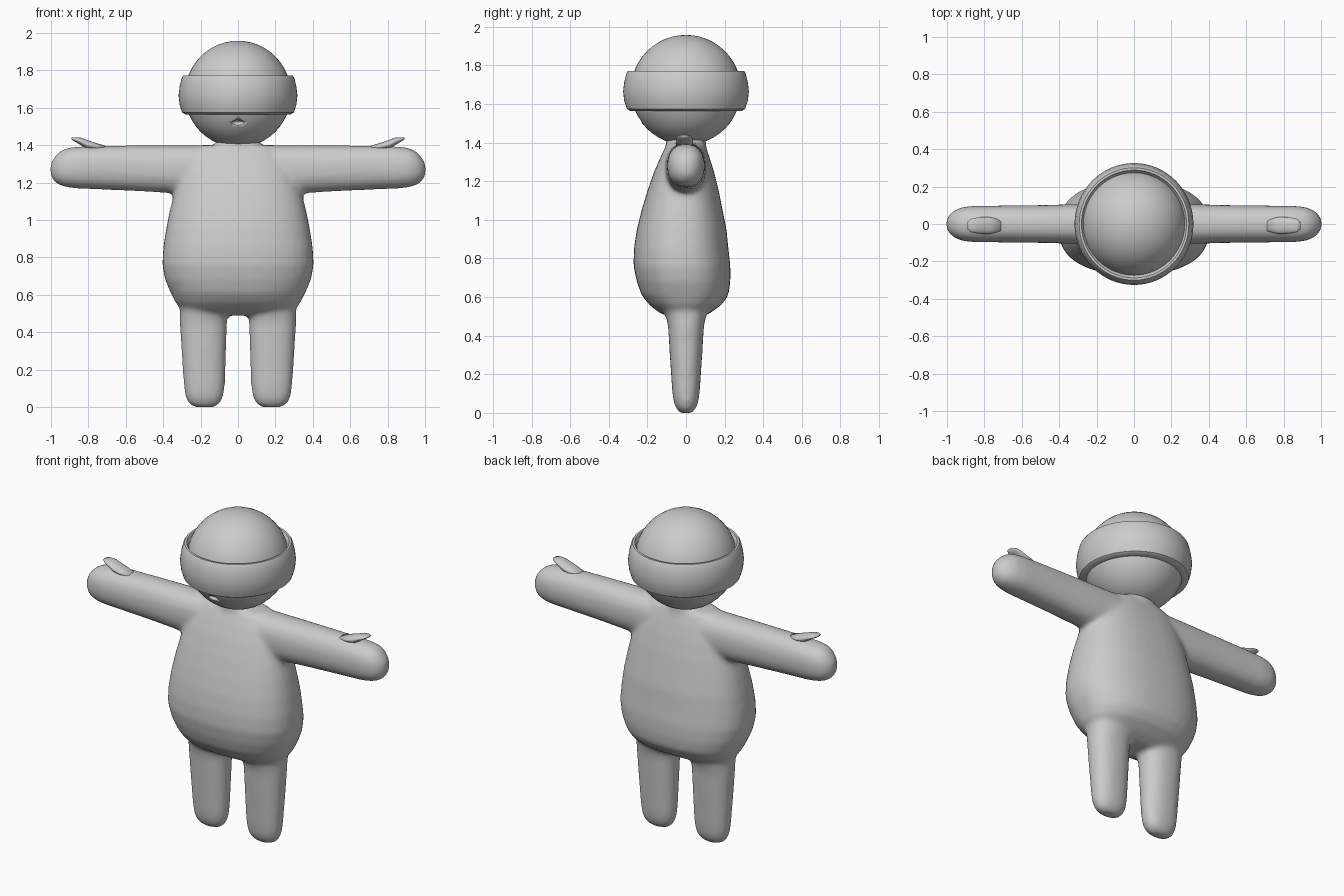
import bpy, bmesh, math
from mathutils import Vector

cube = bpy.data.objects.get("Cube")
if cube:
    bpy.data.objects.remove(cube)

grey = bpy.data.materials.new("light grey")
grey.use_nodes = True
grey.diffuse_color = (0.6, 0.6, 0.6, 1)
grey.node_tree.nodes["Principled BSDF"].inputs["Base Color"].default_value = (0.6, 0.6, 0.6, 1)


def finish(name, bm):
    bmesh.ops.recalc_face_normals(bm, faces=bm.faces)
    for face in bm.faces:
        face.smooth = True
    mesh = bpy.data.meshes.new(name)
    bm.to_mesh(mesh)
    bm.free()
    mesh.materials.append(grey)
    obj = bpy.data.objects.new(name, mesh)
    bpy.context.collection.objects.link(obj)
    return obj


def superellipse(angle, power):
    c, s = math.cos(angle), math.sin(angle)
    return (math.copysign(abs(c) ** (2 / power), c),
            math.copysign(abs(s) ** (2 / power), s))


def loft(bm, sections, place, power=2.3, sides=40):
    """Skin rings given as (along, u centre, v centre, u radius, v radius)."""
    rings = []
    for along, cu, cv, ru, rv in sections:
        ring = []
        for i in range(sides):
            u, v = superellipse(math.tau * i / sides, power)
            ring.append(bm.verts.new(place(along, cu + u * ru, cv + v * rv)))
        rings.append(ring)
    for low, high in zip(rings, rings[1:]):
        for i in range(sides):
            j = (i + 1) % sides
            bm.faces.new((low[i], low[j], high[j], high[i]))
    bm.faces.new(rings[0])
    bm.faces.new(rings[-1])


def upright(z, x, y):
    return Vector((x, y, z))


# Torso: front and back depths differ, belly bulges low
body = bmesh.new()
torso = [(0.49, 0.20, -0.07, 0.07), (0.52, 0.30, -0.14, 0.13),
         (0.56, 0.335, -0.19, 0.185), (0.61, 0.36, -0.23, 0.22),
         (0.68, 0.39, -0.255, 0.23), (0.76, 0.405, -0.272, 0.23),
         (0.85, 0.40, -0.27, 0.22), (0.95, 0.385, -0.255, 0.21),
         (1.05, 0.365, -0.23, 0.19), (1.15, 0.34, -0.20, 0.17),
         (1.25, 0.31, -0.165, 0.145), (1.33, 0.27, -0.13, 0.12),
         (1.40, 0.20, -0.095, 0.095)]
loft(body, [(z, 0, (f + b) / 2, w, (b - f) / 2) for z, w, f, b in torso], upright, 2.4)

# Neck
loft(body, [(1.33, 0, 0, 0.13, 0.11), (1.45, 0, 0, 0.11, 0.10)], upright, 2)

# Legs and arms, mirrored
leg = [(0.0, 0.18, 0.055, 0.03), (0.02, 0.18, 0.085, 0.05),
       (0.06, 0.18, 0.102, 0.065), (0.12, 0.18, 0.11, 0.072),
       (0.30, 0.183, 0.119, 0.084), (0.45, 0.185, 0.126, 0.093),
       (0.53, 0.18, 0.13, 0.11), (0.62, 0.17, 0.13, 0.12)]
arm = [(0.10, 1.275, 0.11, 0.125), (0.35, 1.272, 0.105, 0.128),
       (0.55, 1.277, 0.10, 0.122), (0.75, 1.28, 0.098, 0.116),
       (0.86, 1.28, 0.097, 0.112), (0.92, 1.28, 0.09, 0.104),
       (0.96, 1.275, 0.074, 0.086), (0.985, 1.27, 0.052, 0.062),
       (1.003, 1.27, 0.025, 0.03)]
for side in (-1, 1):
    loft(body, [(z, side * x, 0, rx, ry) for z, x, rx, ry in leg], upright)
    loft(body, [(x, 0, z, ry, rz) for x, z, ry, rz in arm],
         lambda a, u, v: Vector((side * a, u, v)))
body_obj = finish("body", body)
remesh = body_obj.modifiers.new("blend", "REMESH")
remesh.mode = "VOXEL"
remesh.voxel_size = 0.014
remesh.use_smooth_shade = True
soften = body_obj.modifiers.new("soften", "SMOOTH")
soften.factor = 0.5
soften.iterations = 9

# Thumbs: flat tapering fins on top of the hands
thumb = [(0.71, 1.385, 0.03, 0.012), (0.77, 1.395, 0.045, 0.02),
         (0.81, 1.405, 0.045, 0.024), (0.84, 1.42, 0.042, 0.02),
         (0.87, 1.43, 0.036, 0.012), (0.89, 1.435, 0.02, 0.005)]
for side, label in ((-1, "right"), (1, "left")):
    bm = bmesh.new()
    loft(bm, [(x, -0.008, z, ry, rz) for x, z, ry, rz in thumb],
         lambda a, u, v: Vector((side * a, u, v)), 2, 20)
    finish(label + "_thumb", bm)


def ellipsoid(name, centre, radii, segments):
    bm = bmesh.new()
    bmesh.ops.create_uvsphere(bm, u_segments=segments, v_segments=segments // 2, radius=1)
    for v in bm.verts:
        v.co = Vector(centre) + Vector([c * r for c, r in zip(v.co, radii)])
    return finish(name, bm)


# Head with a small mouth hollow
head = ellipsoid("head", (0, 0, 1.673), (0.283, 0.285, 0.285), 48)
cutter = ellipsoid("mouth_cutter", (0, -0.24, 1.52), (0.034, 0.035, 0.015), 24)
cutter.hide_render = True
cutter.hide_set(True)
hollow = head.modifiers.new("mouth", "BOOLEAN")
hollow.operation = "DIFFERENCE"
hollow.object = cutter

# Thick headband: a closed profile turned around the head
profile = [(0.255, 1.567), (0.285, 1.565), (0.302, 1.575), (0.315, 1.615),
           (0.321, 1.665), (0.315, 1.715), (0.304, 1.76), (0.296, 1.772),
           (0.284, 1.772), (0.276, 1.755), (0.25, 1.73)]
bm = bmesh.new()
turns = 64
rings = []
for i in range(turns):
    a = math.tau * i / turns
    rings.append([bm.verts.new((r * math.cos(a) * 0.99, r * math.sin(a) * 1.015, z))
                  for r, z in profile])
for i in range(turns):
    here, there = rings[i], rings[(i + 1) % turns]
    for j in range(len(profile)):
        k = (j + 1) % len(profile)
        bm.faces.new((here[j], there[j], there[k], here[k]))
band = finish("headband", bm)
bpy.ops.object.select_all(action="DESELECT")
band.select_set(True)
bpy.context.view_layer.objects.active = band
bpy.ops.object.shade_smooth_by_angle(angle=math.radians(40))
